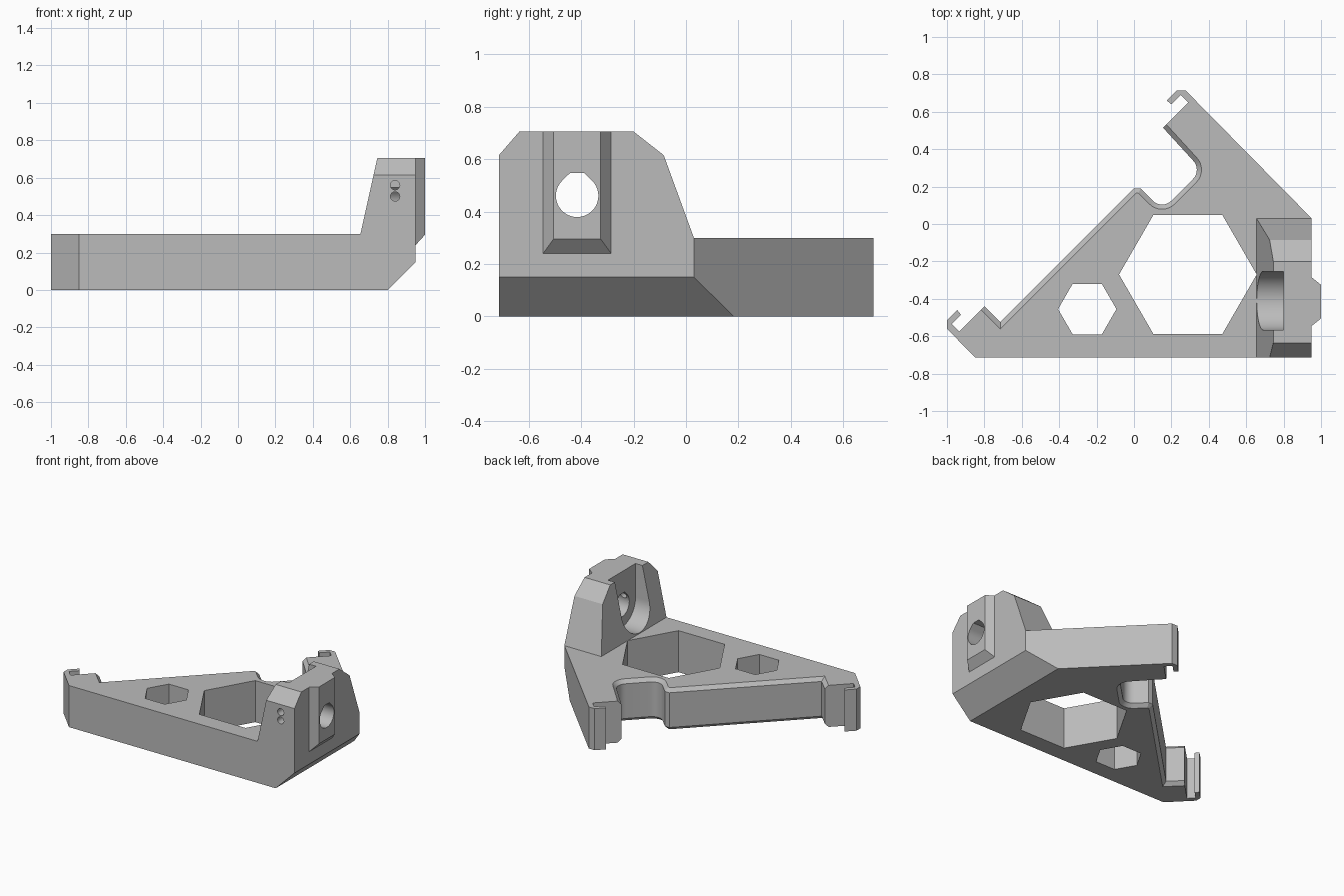
import bpy, bmesh, math
from mathutils import Vector

cube = bpy.data.objects.get("Cube")
if cube:
    bpy.data.objects.remove(cube, do_unlink=True)

grey = bpy.data.materials.new("plain grey")
grey.use_nodes = True
grey.diffuse_color = (0.5, 0.5, 0.5, 1)
grey.node_tree.nodes["Principled BSDF"].inputs["Base Color"].default_value = grey.diffuse_color

PLACE = {"x": lambda a, b, d: (d, a, b),
         "y": lambda a, b, d: (a, d, b),
         "z": lambda a, b, d: (a, b, d)}


def arc(cx, cy, r, start, end, steps):
    angles = [math.radians(start + (end - start) * i / steps) for i in range(steps + 1)]
    return [(cx + r * math.cos(t), cy + r * math.sin(t)) for t in angles]


def prism(name, axis, points, low, high, chamfer_path=(), width=0.025):
    """Extrude a profile along an axis, chamfering the rims along a path."""
    bm = bmesh.new()
    place = PLACE[axis]
    rims = [[bm.verts.new(place(a, b, d)) for a, b in points] for d in (low, high)]
    for rim in rims:
        bm.faces.new(rim)
    n = len(points)
    for i in range(n):
        j = (i + 1) % n
        bm.faces.new((rims[0][i], rims[0][j], rims[1][j], rims[1][i]))
    bmesh.ops.recalc_face_normals(bm, faces=bm.faces)
    if chamfer_path:
        chosen = {points.index(p) for p in chamfer_path}
        edges = [bm.edges.get((rim[i], rim[i + 1])) for rim in rims
                 for i in range(n - 1) if i in chosen and i + 1 in chosen]
        bmesh.ops.bevel(bm, geom=edges, offset=width, offset_type="OFFSET",
                        segments=1, affect="EDGES", clamp_overlap=False)
    mesh = bpy.data.meshes.new(name)
    bm.to_mesh(mesh)
    bm.free()
    mesh.materials.append(grey)
    obj = bpy.data.objects.new(name, mesh)
    bpy.context.collection.objects.link(obj)
    return obj


def combine(body, tool, operation):
    """Apply a boolean and discard the tool."""
    mod = body.modifiers.new("combine", "BOOLEAN")
    mod.operation = operation
    mod.solver = "EXACT"
    mod.object = tool
    bpy.context.view_layer.objects.active = body
    bpy.ops.object.modifier_apply(modifier=mod.name)
    bpy.data.objects.remove(tool, do_unlink=True)


# Base plate: a clip hook mirrored across the diagonal, with a stepped recess
hook = [(-1, -0.56), (-1, -0.515), (-0.945, -0.46), (-0.925, -0.485),
        (-0.975, -0.535), (-0.935, -0.575), (-0.8, -0.44)]
far_hook = [(-0.285 - y, -0.285 - x) for x, y in hook]
recess = ([hook[-1], (-0.715, -0.525), (0, 0.19), (0.035, 0.19)]
          + arc(0.15, 0.174, 0.07, 225, 315, 8)
          + arc(0.266, 0.29, 0.07, -45, 45, 8) + [far_hook[-1]])
outline = hook[:-1] + recess + far_hook[-2::-1] + [(0.95, 0.03), (0.95, -0.713), (-0.85, -0.713)]
bracket = prism("mounting_bracket", "z", outline, 0, 0.3, recess)

# Upright: side profile trimmed by the sloping inner face
upright = prism("upright", "x", [(-0.713, 0.2), (-0.713, 0.615), (-0.635, 0.705), (-0.2, 0.705),
                                 (-0.085, 0.615), (0.03, 0.3), (0.03, 0.2)], 0.5, 0.95)
combine(upright, prism("slope", "y", [(0.655, 0.1), (0.655, 0.3), (0.745, 0.705), (0.745, 0.8),
                                      (1.1, 0.8), (1.1, 0.1)], -1, 1), "INTERSECT")
combine(bracket, upright, "UNION")

# Raised guide on the outer face
guide = prism("guide", "z", [(0.9, -0.545), (0.95, -0.545), (1, -0.505), (1, -0.325),
                             (0.95, -0.285), (0.9, -0.285)], 0.1, 0.705)
combine(guide, prism("guide_foot", "y", [(0.8, 0.24), (0.95, 0.24), (1.05, 0.35), (1.05, 0.8),
                                         (0.8, 0.8)], -1, 1), "INTERSECT")
combine(bracket, guide, "UNION")

# Sloping underside below the upright
combine(bracket, prism("under_cut", "y", [(0.7, -0.1), (1.2, -0.1), (1.2, 0.4)], -1, 1), "DIFFERENCE")

# Hexagonal openings in the plate
for cx, cy, r in ((0.288, -0.27, 0.368), (-0.25, -0.455, 0.156)):
    combine(bracket, prism("hex_cut", "z", arc(cx, cy, r, 0, 300, 5), -0.1, 0.303), "DIFFERENCE")

# Open-topped pocket behind the wall
pocket = arc(-0.41, 0.462, 0.157, 180, 360, 24) + [(-0.253, 0.9), (-0.567, 0.9)]
combine(bracket, prism("pocket_cut", "x", pocket, 0.5, 0.8), "DIFFERENCE")

# Screw hole with a flattened peak
screw = arc(-0.415, 0.46, 0.081, 135, 405, 30) + [(-0.388, 0.547), (-0.442, 0.547)]
combine(bracket, prism("screw_cut", "x", screw, 0.7, 1.1), "DIFFERENCE")

# Two small pin holes in the front
for z in (0.5, 0.56):
    combine(bracket, prism("pin_cut", "y", arc(0.84, z, 0.025, 0, 345, 23), -0.8, -0.42), "DIFFERENCE")

# Tidy coplanar faces and shade the rounded walls
bm = bmesh.new()
bm.from_mesh(bracket.data)
bmesh.ops.remove_doubles(bm, verts=bm.verts, dist=0.0002)
bmesh.ops.dissolve_limit(bm, angle_limit=math.radians(0.5), verts=bm.verts, edges=bm.edges)
bm.to_mesh(bracket.data)
bm.free()
bpy.ops.object.select_all(action="DESELECT")
bracket.select_set(True)
bpy.context.view_layer.objects.active = bracket
bpy.ops.object.shade_smooth_by_angle(angle=math.radians(25))
